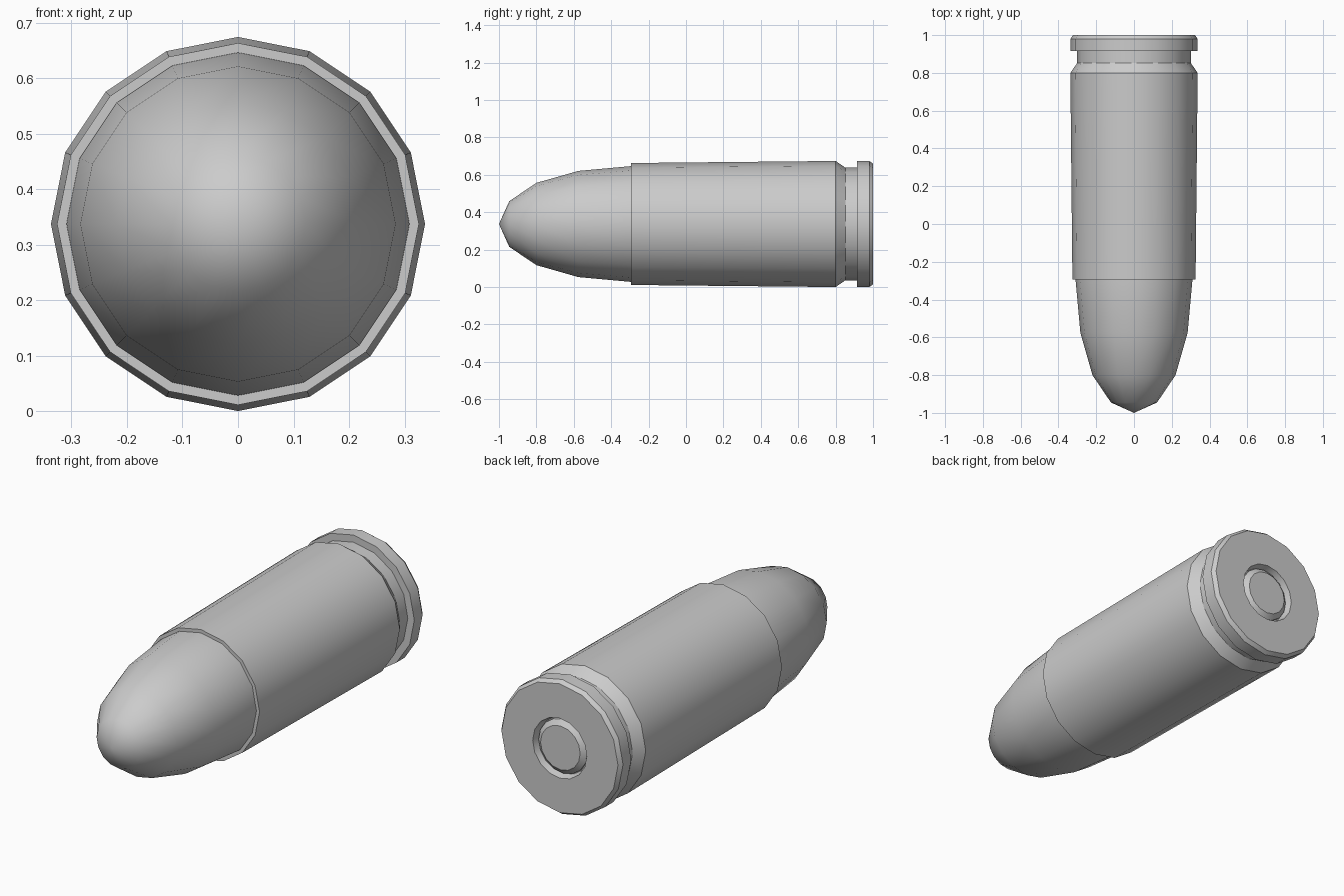
import bpy
import bmesh
import math

SIDES = 16
AXIS_Z = 0.337

cube = bpy.data.objects.get("Cube")
if cube:
    bpy.data.objects.remove(cube, do_unlink=True)

metal = bpy.data.materials.new("grey_metal")
metal.use_nodes = True
grey = (0.6, 0.6, 0.6, 1)
metal.diffuse_color = grey
metal.node_tree.nodes["Principled BSDF"].inputs["Base Color"].default_value = grey


def lathe(name, profile, sharp_angle):
    """Spin (y, radius) points around the long axis."""
    bm = bmesh.new()
    verts = [bm.verts.new((0, y, r)) for y, r in profile]
    edges = [bm.edges.new(pair) for pair in zip(verts, verts[1:])]
    bmesh.ops.spin(bm, geom=verts + edges, cent=(0, 0, 0), axis=(0, 1, 0),
                   angle=math.tau, steps=SIDES, use_merge=True)
    bmesh.ops.remove_doubles(bm, verts=bm.verts, dist=0.0005)
    bmesh.ops.recalc_face_normals(bm, faces=bm.faces)
    mesh = bpy.data.meshes.new(name)
    bm.to_mesh(mesh)
    bm.free()
    mesh.materials.append(metal)
    obj = bpy.data.objects.new(name, mesh)
    obj.location.z = AXIS_Z
    bpy.context.collection.objects.link(obj)
    bpy.ops.object.select_all(action="DESELECT")
    obj.select_set(True)
    bpy.context.view_layer.objects.active = obj
    bpy.ops.object.shade_smooth_by_angle(angle=math.radians(sharp_angle))
    return obj


# Rounded nose, running a little way into the case
lathe("rounded_nose", [(-1, 0), (-0.945, 0.122), (-0.8, 0.22),
                       (-0.575, 0.284), (-0.3, 0.309), (-0.2, 0.309),
                       (-0.2, 0)], 50)

# Case with open mouth, extraction groove, chamfered rim and primer pocket
lathe("case", [(-0.2, 0.309), (-0.295, 0.309), (-0.295, 0.326), (0.8, 0.337),
               (0.852, 0.301), (0.915, 0.301), (0.915, 0.337),
               (0.98, 0.337), (1, 0.323), (1, 0.15), (0.96, 0.14),
               (0.96, 0)], 28)

# Primer cap with a chamfered edge
lathe("primer", [(0.96, 0), (0.96, 0.135), (0.975, 0.135),
                 (0.995, 0.11), (0.995, 0)], 28)
